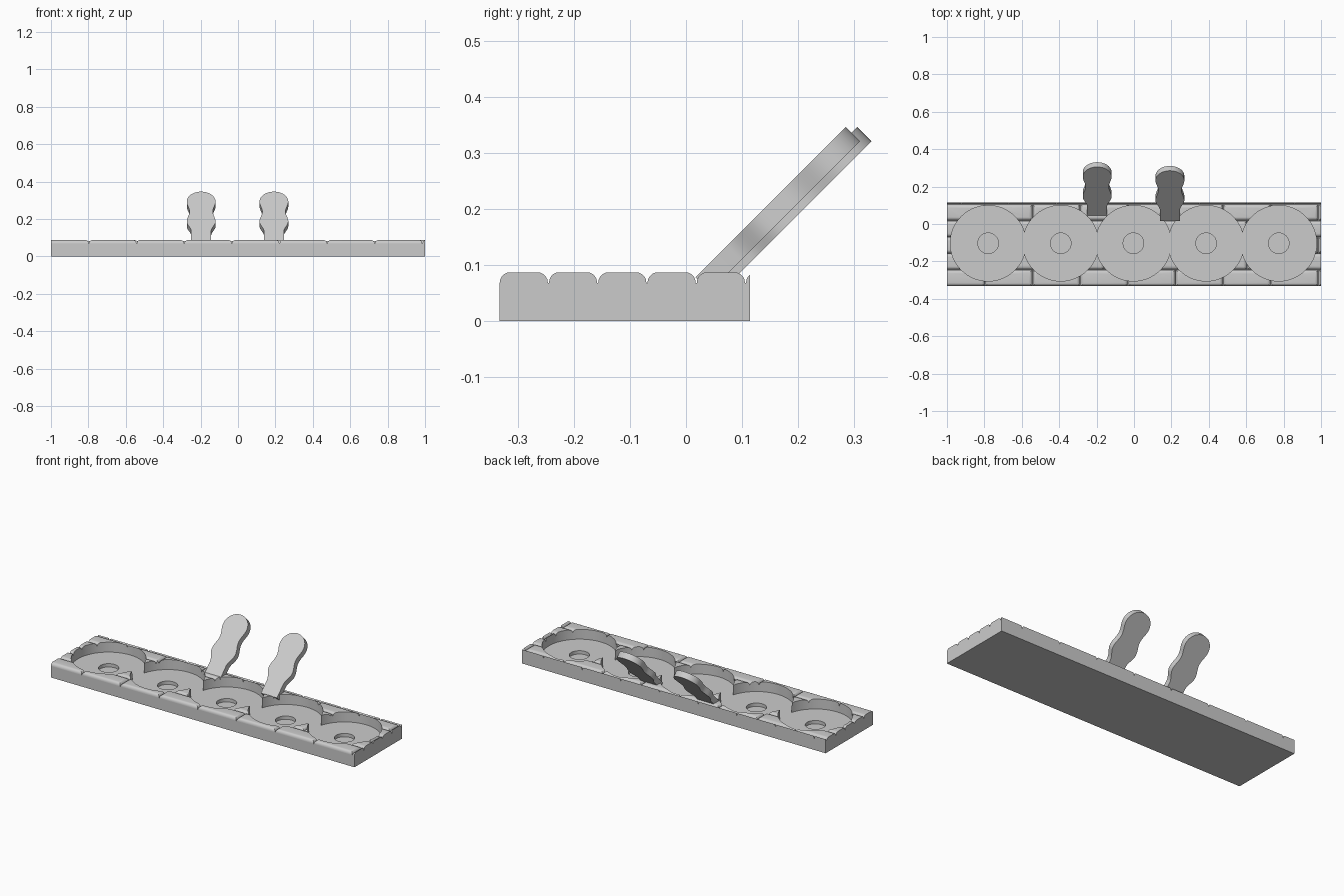
import bpy, bmesh, math
from mathutils import Vector, Matrix

if "Cube" in bpy.data.objects:
    bpy.data.objects.remove(bpy.data.objects["Cube"], do_unlink=True)

grey = bpy.data.materials.new("stone grey")
grey.use_nodes = True
tone = (0.6, 0.6, 0.6, 1)
grey.diffuse_color = tone
grey.node_tree.nodes["Principled BSDF"].inputs["Base Color"].default_value = tone

FRONT, BACK, TOP, GROOVE = -0.332, 0.114, 0.087, 0.068
ROW, BRICK, GAP = 0.0878, 0.2547, 0.002


def finish(name, bm):
    bmesh.ops.recalc_face_normals(bm, faces=bm.faces)
    mesh = bpy.data.meshes.new(name)
    bm.to_mesh(mesh)
    bm.free()
    mesh.materials.append(grey)
    obj = bpy.data.objects.new(name, mesh)
    bpy.context.collection.objects.link(obj)
    return obj


def add_box(bm, lo, hi):
    lo, hi = Vector(lo), Vector(hi)
    size = Matrix.Diagonal((*(hi - lo), 1))
    return bmesh.ops.create_cube(bm, size=1, matrix=Matrix.Translation((lo + hi) / 2) @ size)["verts"]


def box(name, lo, hi):
    bm = bmesh.new()
    add_box(bm, lo, hi)
    return finish(name, bm)


def cylinder(name, x, y, radius, bottom, sides):
    bm = bmesh.new()
    bmesh.ops.create_cone(bm, cap_ends=True, segments=sides, radius1=radius, radius2=radius,
                          depth=0.3, matrix=Matrix.Translation((x, y, bottom + 0.15)))
    return finish(name, bm)


def boolean(target, tool, operation):
    mod = target.modifiers.new("cut", "BOOLEAN")
    mod.operation, mod.object, mod.solver = operation, tool, "EXACT"
    bpy.context.view_layer.objects.active = target
    bpy.ops.object.modifier_apply(modifier=mod.name)
    bpy.data.objects.remove(tool, do_unlink=True)


def smooth(obj):
    bpy.ops.object.select_all(action="DESELECT")
    obj.select_set(True)
    bpy.context.view_layer.objects.active = obj
    bpy.ops.object.shade_smooth_by_angle(angle=math.radians(30))


# Paving: staggered rows of bricks with rounded top edges
bm = bmesh.new()
for row in range(6):
    y = FRONT + row * ROW
    seam = 0.985 + BRICK * (1 if row % 2 == 0 else 0.5)
    for i in range(10):
        x = seam - i * BRICK
        if x < -1 or x - BRICK > 1:
            continue
        verts = add_box(bm, (x - BRICK + GAP, y, 0.04), (x, y + ROW - GAP, TOP))
        upper = [v for v in verts if v.co.z > 0.06]
        edges = [e for e in {e for v in upper for e in v.link_edges}
                 if all(v in upper for v in e.verts)]
        bmesh.ops.bevel(bm, geom=edges, offset=0.0185, segments=5, profile=0.5, affect="EDGES")
bricks = finish("paving_bricks", bm)

# Tray: solid block with the paving on top, trimmed to the footprint
tray = box("base_tray", (-1, FRONT, 0), (1, BACK, GROOVE))
boolean(bricks, box("footprint", (-1, FRONT - 0.01, -0.1), (1, BACK, 0.2)), "INTERSECT")
boolean(tray, bricks, "UNION")

# Round recesses, each with a small sunken hole in its floor
for i in range(-2, 3):
    x = -0.003 + 0.3885 * i
    boolean(tray, cylinder("recess", x, -0.103, 0.202, 0.028, 96), "DIFFERENCE")
    boolean(tray, cylinder("hole", x, -0.103, 0.055, 0.008, 48), "DIFFERENCE")
smooth(tray)


# Leaning paddles with a wavy outline
def half_width(s):
    if s < 0.079:
        return 0.053
    if s < 0.154:
        return 0.065 - 0.012 * math.cos(math.pi * (s - 0.079) / 0.075)
    return 0.0695 + 0.0075 * math.cos(math.tau * (s - 0.154) / 0.15)


def paddle(name, x, y):
    side = [(half_width(s), s) for s in [0] + [0.079 + 0.0075 * i for i in range(31)]]
    side += [(0.077 * math.cos(a), 0.304 + 0.075 * math.sin(a))
             for a in (math.pi / 2 * i / 12 for i in range(1, 12))]
    outline = side + [(0, 0.379)] + [(-w, s) for w, s in reversed(side)]
    lean = math.sqrt(0.5)
    bm = bmesh.new()
    face = bm.faces.new([bm.verts.new((x + w, y + s * lean, 0.078 + s * lean)) for w, s in outline])
    back = bmesh.ops.extrude_face_region(bm, geom=[face])["geom"]
    bmesh.ops.translate(bm, vec=(0, 0.0255, -0.0255),
                        verts=[v for v in back if isinstance(v, bmesh.types.BMVert)])
    smooth(finish(name, bm))


paddle("left_paddle", 0.192, 0.017)
paddle("right_paddle", -0.197, 0.037)
